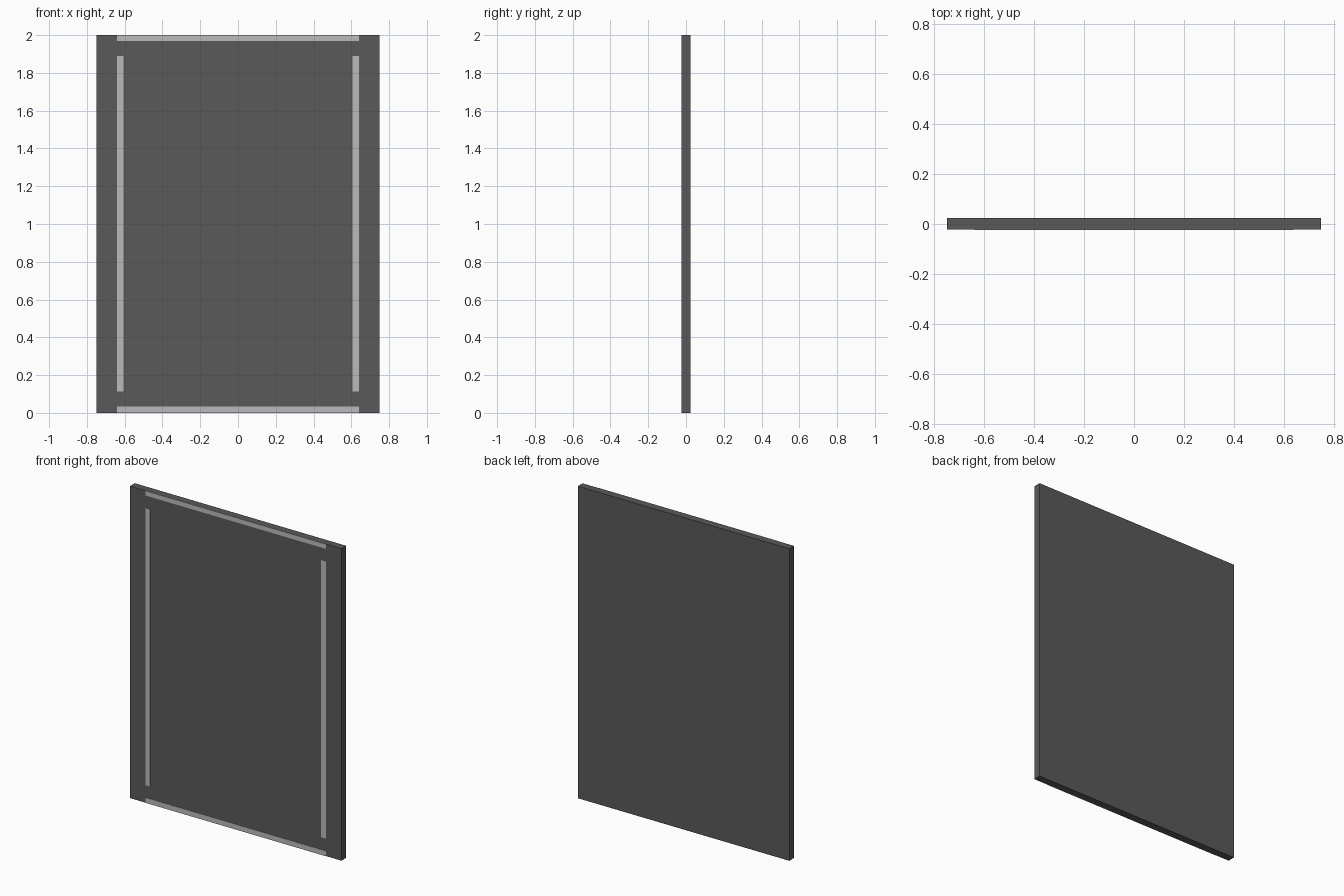
import bpy

if "Cube" in bpy.data.objects:
    bpy.data.objects.remove(bpy.data.objects["Cube"])


def material(name, v):
    m = bpy.data.materials.new(name)
    m.diffuse_color = (v, v, v, 1)
    m.use_nodes = True
    m.node_tree.nodes["Principled BSDF"].inputs["Base Color"].default_value = m.diffuse_color
    return m


def box(name, lo, hi, mat):
    """Axis-aligned box between two corners."""
    bpy.ops.mesh.primitive_cube_add(size=1, location=[(a + b) / 2 for a, b in zip(lo, hi)])
    ob = bpy.context.object
    ob.name = name
    ob.scale = [b - a for a, b in zip(lo, hi)]
    bpy.ops.object.transform_apply(location=False, rotation=False, scale=True)
    ob.data.materials.append(mat)
    return ob


dark = material("dark_panel", 0.1)
light = material("light_strip", 0.5)

FRONT, FACE, BACK = -0.025, -0.023, 0.025
EMBED = FACE + 0.004

# Main slab
box("panel", (-0.75, FACE, 0), (0.75, BACK, 2), dark)

# Thin horizontal strips flush with the top and bottom edges
for name, z0, z1 in (("bottom_strip", 0.0, 0.033), ("top_strip", 1.97, 2.0)):
    box(name, (-0.64, FRONT, z0), (0.64, EMBED, z1), light)

# Thin vertical strips near both sides
for name, x0, x1 in (("left_strip", -0.64, -0.606), ("right_strip", 0.606, 0.64)):
    box(name, (x0, FRONT, 0.113), (x1, EMBED, 1.89), light)
